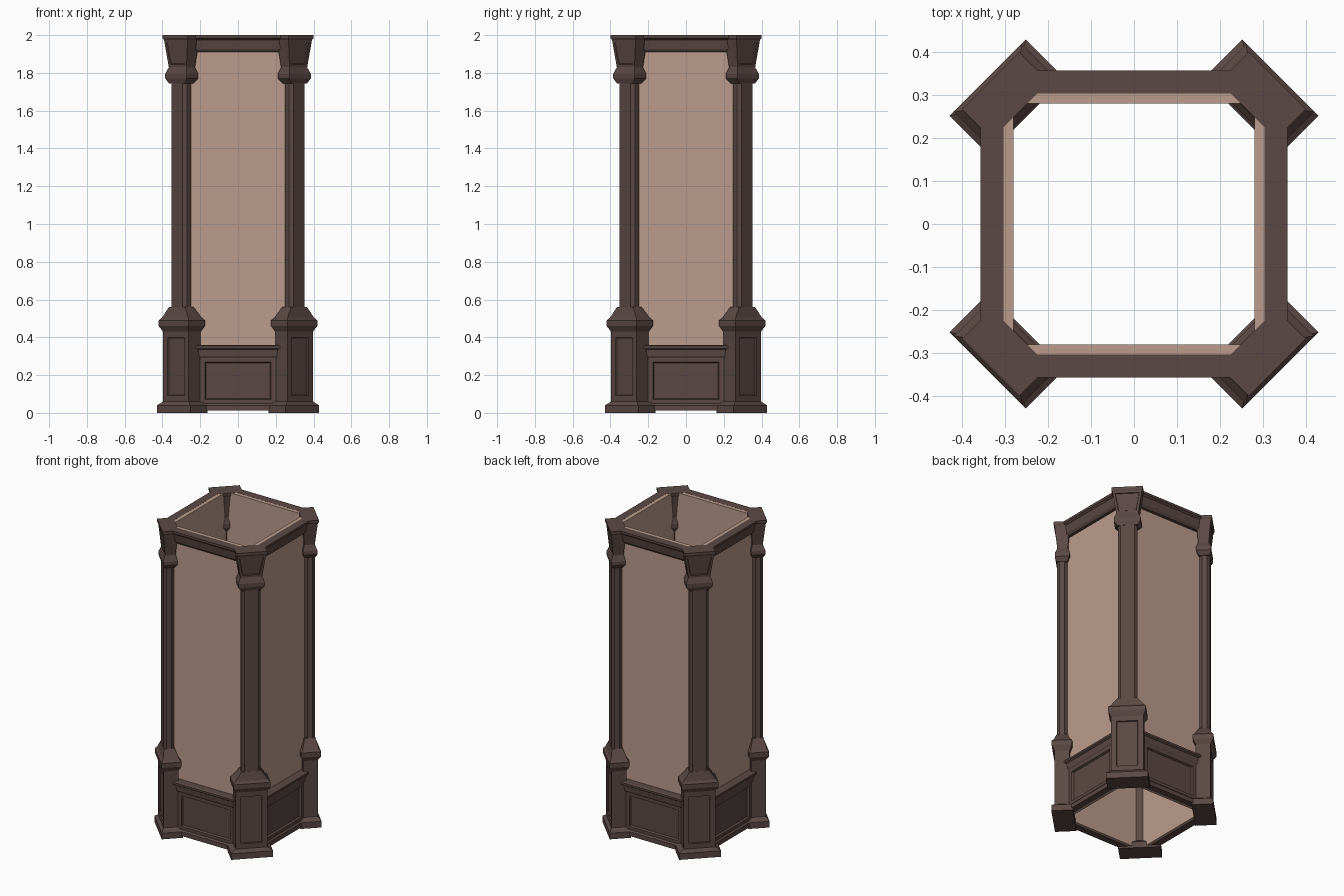
import bpy, bmesh, math
from mathutils import Matrix, Vector

if "Cube" in bpy.data.objects:
    bpy.data.objects.remove(bpy.data.objects["Cube"])


def material(name, rgb):
    m = bpy.data.materials.new(name)
    m.diffuse_color = (*rgb, 1)
    m.use_nodes = True
    m.node_tree.nodes["Principled BSDF"].inputs["Base Color"].default_value = m.diffuse_color
    return m


WOOD = material("dark brown wood", (0.105, 0.066, 0.059))
PALE = material("pale tan panel", (0.50, 0.335, 0.26))


def finish(bm, name, mat, angle):
    bmesh.ops.recalc_face_normals(bm, faces=bm.faces)
    bm.transform(Matrix.Rotation(angle, 4, 'Z'))
    me = bpy.data.meshes.new(name)
    bm.to_mesh(me)
    bm.free()
    me.materials.append(mat)
    ob = bpy.data.objects.new(name, me)
    bpy.context.collection.objects.link(ob)
    return ob


def loft(rings):
    """Join rings of equal point count and cap both ends."""
    bm = bmesh.new()
    vs = [[bm.verts.new(p) for p in r] for r in rings]
    n = len(rings[0])
    for a, b in zip(vs, vs[1:]):
        for i in range(n):
            j = (i + 1) % n
            bm.faces.new((a[i], a[j], b[j], b[i]))
    bm.faces.new(vs[0][::-1])
    bm.faces.new(vs[-1])
    bmesh.ops.recalc_face_normals(bm, faces=bm.faces)
    return bm


def recess(bm, direction, min_height, border, depth):
    """Sink a framed panel into tall faces looking along direction."""
    bm.normal_update()
    d = Vector(direction)
    faces = []
    for f in bm.faces:
        zs = [v.co.z for v in f.verts]
        if f.normal.dot(d) > 0.9 and max(zs) - min(zs) > min_height:
            faces.append(f)
    bmesh.ops.inset_individual(bm, faces=faces, thickness=border, depth=0)
    bmesh.ops.inset_individual(bm, faces=faces, thickness=0.004, depth=-depth)


def rect(z, half_width, inner, outer):
    return [(inner, -half_width, z), (outer, -half_width, z),
            (outer, half_width, z), (inner, half_width, z)]


# Post sections: height, half width, inner and outer distance along the diagonal
PEDESTAL = [(0, .126, .354, .482), (.04, .126, .354, .482), (.06, .096, .376, .465),
            (.43, .096, .376, .465), (.46, .112, .36, .482), (.49, .112, .36, .482),
            (.505, .098, .372, .47), (.56, .06, .392, .457)]
CAPITAL = [(1.745, .06, .392, .457), (1.77, .08, .378, .465), (1.795, .08, .378, .465),
           (1.83, .066, .388, .452), (1.975, .088, .378, .466), (1.985, .094, .374, .472),
           (2.0, .094, .374, .472)]
# Octagonal shaft section
W, I, O, C = .058, .394, .456, .016
SHAFT = [(I + C, -W), (O - C, -W), (O, -W + C), (O, W - C),
         (O - C, W), (I + C, W), (I, W - C), (I, -W + C)]

for i, side in enumerate(("back_right", "back_left", "front_left", "front_right")):
    a = math.radians(45 + 90 * i)
    # pedestal with recessed outer panel
    bm = loft([rect(*s) for s in PEDESTAL])
    recess(bm, (1, 0, 0), 0.3, 0.045, 0.008)
    finish(bm, side + "_pedestal", WOOD, a)
    # chamfered shaft
    bm = loft([[(x, y, z) for x, y in SHAFT] for z in (.54, 1.76)])
    finish(bm, side + "_shaft", WOOD, a)
    # flared capital with recessed panel
    bm = loft([rect(*s) for s in CAPITAL])
    recess(bm, (1, 0, 0), 0.12, 0.02, 0.005)
    finish(bm, side + "_capital", WOOD, a)

# Wall sections: outward distance and height
LOWER = [(.30, .012), (.345, .012), (.345, .04), (.336, .05), (.336, .29), (.342, .30),
         (.346, .335), (.357, .342), (.357, .355), (.345, .36), (.30, .36)]
RAIL = [(.304, 1.91), (.325, 1.91), (.336, 1.925), (.344, 1.975), (.357, 1.985),
        (.357, 2.0), (.304, 2.0)]

for i, side in enumerate(("right", "back", "left", "front")):
    a = math.radians(90 * i)
    # lower wall with recessed panel
    bm = loft([[(d, y, z) for d, z in LOWER] for y in (-.235, .235)])
    for f in list(bm.faces):
        if f.normal.x > .9 and f.calc_area() > .1 and len(f.verts) == 4:
            # narrow the visible face to the panel opening before sinking it
            bmesh.ops.inset_individual(bm, faces=[f], thickness=0.028, depth=0)
            for v in f.verts:
                v.co.y = math.copysign(.176, v.co.y)
            bmesh.ops.inset_individual(bm, faces=[f], thickness=0.008, depth=-0.012)
    finish(bm, side + "_lower_wall", WOOD, a)
    # top rail
    bm = loft([[(d, y, z) for d, z in RAIL] for y in (-.235, .235)])
    finish(bm, side + "_top_rail", WOOD, a)
    # tall pale panel, mitred at the corners
    bm = loft([[(.281, s * .281, z), (.306, s * .306, z), (.306, -s * .306, z),
                (.281, -s * .281, z)] for s, z in ((1, .014), (1, 1.9995))])
    finish(bm, side + "_tall_panel", PALE, a)
